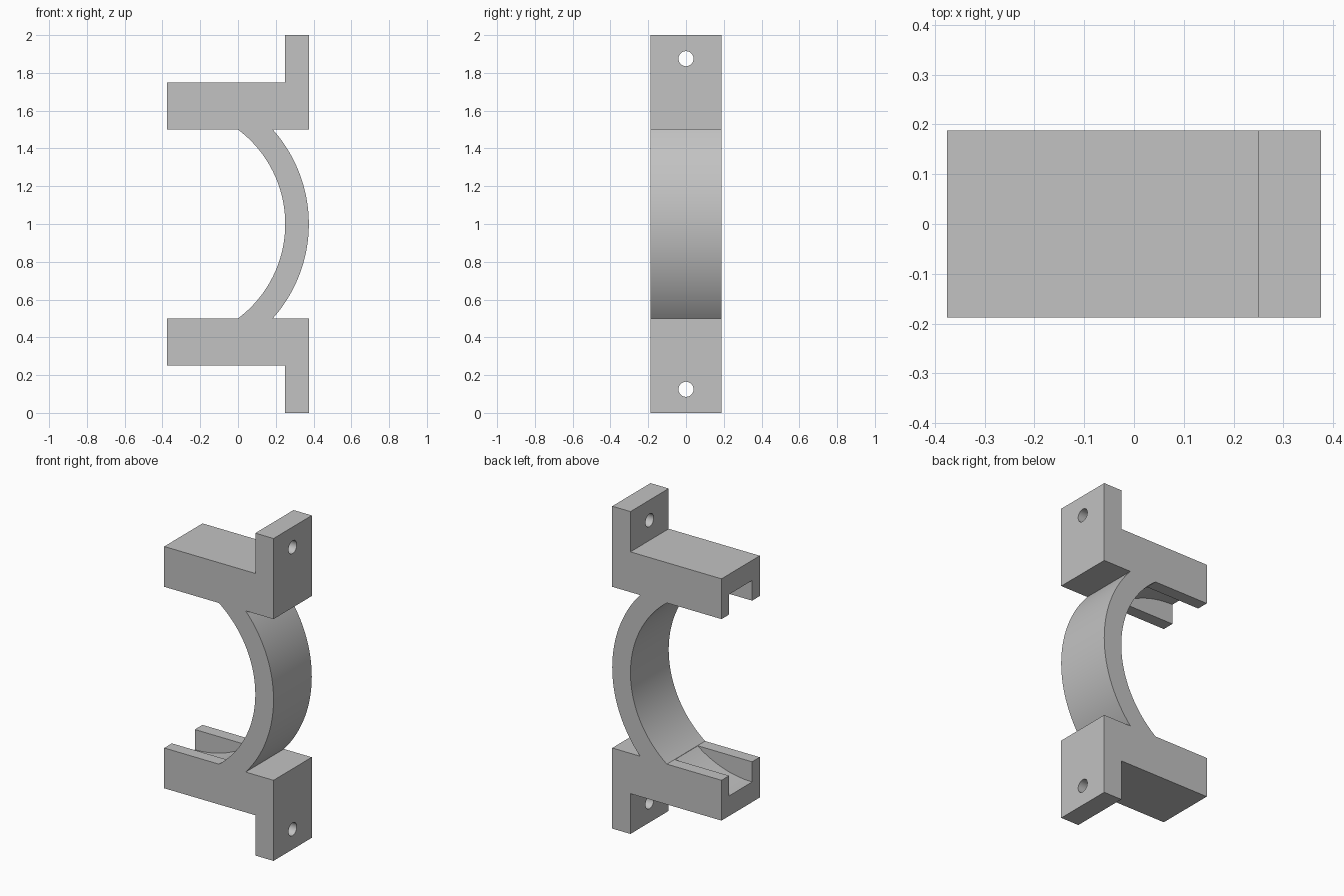
import bpy, bmesh, math
from mathutils import Matrix

WIDTH, SLOT = 0.375, 0.225           # full depth of the bracket, width of the arm channels
CX, CZ = -0.375, 1.0                 # centre of the bore
R_IN, R_OUT = 0.625, 0.75
ARM = 0.5                            # height offset of the arms' inner faces from the centre

cube = bpy.data.objects.get("Cube")
if cube:
    bpy.data.objects.remove(cube, do_unlink=True)

grey = bpy.data.materials.new("plain grey")
grey.use_nodes = True
grey.diffuse_color = (0.54, 0.54, 0.54, 1)
grey.node_tree.nodes["Principled BSDF"].inputs["Base Color"].default_value = grey.diffuse_color


def arc(radius, start, end, steps):
    angles = [start + (end - start) * i / steps for i in range(steps + 1)]
    return [(CX + radius * math.cos(a), CZ + radius * math.sin(a)) for a in angles]


def flip(points):
    """Mirror a profile about the bore's mid height."""
    return [(x, 2 * CZ - z) for x, z in reversed(points)]


def link(name, bm):
    bmesh.ops.recalc_face_normals(bm, faces=bm.faces)
    mesh = bpy.data.meshes.new(name)
    bm.to_mesh(mesh)
    bm.free()
    mesh.materials.append(grey)
    obj = bpy.data.objects.new(name, mesh)
    bpy.context.collection.objects.link(obj)
    return obj


def prism(name, points, depth):
    """Extrude an x-z profile along y, centred on y = 0."""
    bm = bmesh.new()
    face = bm.faces.new([bm.verts.new((x, -depth / 2, z)) for x, z in points])
    new = bmesh.ops.extrude_face_region(bm, geom=[face])["geom"]
    bmesh.ops.translate(bm, vec=(0, depth, 0),
                        verts=[v for v in new if isinstance(v, bmesh.types.BMVert)])
    return link(name, bm)


def hole(name, z):
    bm = bmesh.new()
    place = Matrix.Translation((0.31, 0, z)) @ Matrix.Rotation(math.pi / 2, 4, "Y")
    bmesh.ops.create_cone(bm, cap_ends=True, segments=32, radius1=0.04, radius2=0.04,
                          depth=0.4, matrix=place)
    return link(name, bm)


# Bracket body: curved band between two arms with mounting tabs
a_in, a_out = math.asin(ARM / R_IN), math.asin(ARM / R_OUT)
lower = [(-0.375, 0.5), (-0.375, 0.25), (0.25, 0.25), (0.25, 0),
         (0.375, 0), (0.375, 0.5)]
outline = arc(R_IN, a_in, -a_in, 48) + lower + arc(R_OUT, -a_out, a_out, 48) + flip(lower)
body = prism("clamp_bracket", outline, WIDTH)

# Channels that carry the bore on into the arms
channel = arc(R_IN, -math.pi / 2, -a_in - 0.003, 20)
channel += [(channel[-1][0], 0.55), (-0.5, 0.55), (-0.5, channel[0][1])]
cutters = [prism("lower_channel_cutter", channel, SLOT),
           prism("upper_channel_cutter", flip(channel), SLOT),
           hole("lower_hole_cutter", 0.125), hole("upper_hole_cutter", 1.875)]

for cutter in cutters:
    cutter.hide_render = True
    mod = body.modifiers.new(cutter.name, "BOOLEAN")
    mod.operation, mod.solver, mod.object = "DIFFERENCE", "EXACT", cutter

# Bake the cuts and drop the cutters
bpy.context.view_layer.update()
graph = bpy.context.evaluated_depsgraph_get()
baked = bpy.data.meshes.new_from_object(body.evaluated_get(graph))
body.modifiers.clear()
body.data = baked
for cutter in cutters:
    bpy.data.objects.remove(cutter, do_unlink=True)

# Smooth the curved faces, keep the corners crisp
bpy.ops.object.select_all(action="DESELECT")
body.select_set(True)
bpy.context.view_layer.objects.active = body
bpy.ops.object.shade_smooth_by_angle(angle=math.radians(25))
